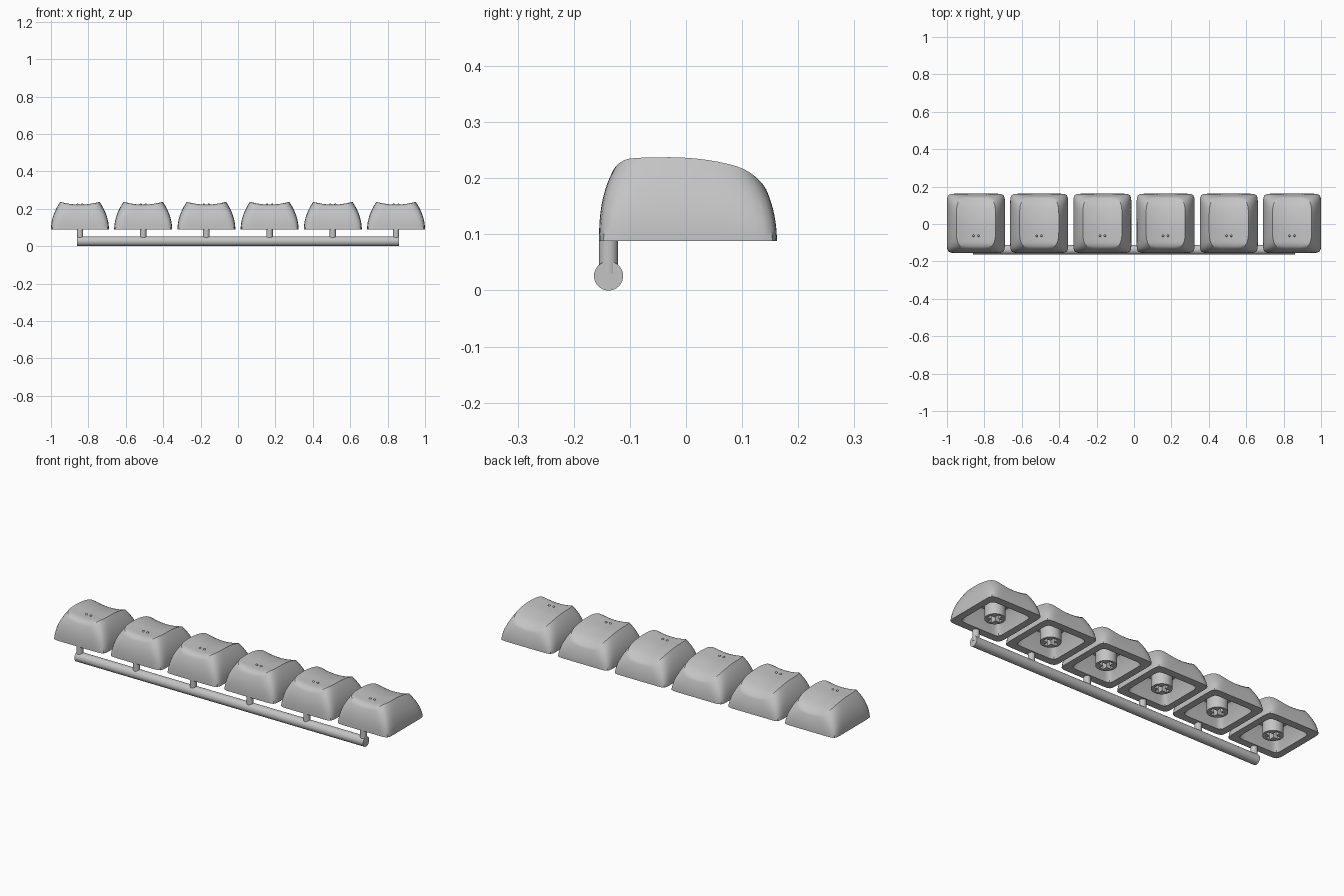
import bpy, bmesh, math

cube = bpy.data.objects.get("Cube")
if cube:
    bpy.data.objects.remove(cube, do_unlink=True)

plastic = bpy.data.materials.new("light_grey_plastic")
plastic.use_nodes = True
GREY = (0.55, 0.55, 0.55, 1)
plastic.diffuse_color = GREY
plastic.node_tree.nodes["Principled BSDF"].inputs["Base Color"].default_value = GREY

BASE_Z = 0.088
COUNT, PITCH = 6, 0.338
SIDE = 16                      # segments per side of a ring
RIM_X, RIM_FRONT, RIM_BACK = 0.105, -0.131, 0.144


def finish(obj, angle=35):
    if not obj.data.materials:
        obj.data.materials.append(plastic)
    bpy.ops.object.select_all(action='DESELECT')
    obj.select_set(True)
    bpy.context.view_layer.objects.active = obj
    bpy.ops.object.shade_smooth_by_angle(angle=math.radians(angle))
    return obj


def cylinder(name, radius, depth, location, rotation=(0, 0, 0), sides=32):
    bpy.ops.mesh.primitive_cylinder_add(vertices=sides, radius=radius, depth=depth,
                                        location=location, rotation=rotation)
    obj = bpy.context.object
    obj.name = name
    return finish(obj)


def dish_z(x, y):
    """Height of the scooped top surface."""
    z = 0.2375 - 1.06 * max(0, y + 0.03) ** 2
    z -= 5 * max(0, y - 0.09) ** 2 + 13 * max(0, -0.1 - y) ** 2
    return z - 0.0155 * (1 - min(1, (x / RIM_X) ** 2))


def rounded_square(power):
    """Unit square outline with softened corners."""
    points = []
    for turn in range(4):
        for i in range(SIDE):
            u, v = 1, -1 + 2 * i / SIDE
            for _ in range(turn):
                u, v = -v, u
            r = (abs(u) ** power + abs(v) ** power) ** (-1 / power)
            points.append((u * r, v * r))
    return points


def ring(half_x, front, back, power):
    mid, half_y = (front + back) / 2, (back - front) / 2
    return [(half_x * u, mid + half_y * v) for u, v in rounded_square(power)]


def keycap_mesh():
    rings = []
    # hollow underside, from ceiling to opening
    for half, z in ((0.04, 0.188), (0.088, 0.184), (0.1, 0.17), (0.118, BASE_Z)):
        rings.append([(x, y, z) for x, y in ring(half, 0.003 - half, 0.003 + half, 12)])
    # curved outer walls up to the rim
    rim = ring(RIM_X, RIM_FRONT, RIM_BACK, 4.5)
    steps = 12
    for k in range(steps + 1):
        t = k / steps
        outline = ring(0.155 + (RIM_X - 0.155) * t ** 2,
                       -0.155 + (RIM_FRONT + 0.155) * t ** 2.5,
                       0.162 + (RIM_BACK - 0.162) * t ** 2,
                       14 - 9.5 * t ** 0.7)
        rings.append([(x, y, BASE_Z + t * (dish_z(rx, ry) - BASE_Z))
                      for (x, y), (rx, ry) in zip(outline, rim)])
    # scooped top
    for f in (0.93, 0.85, 0.75, 0.6, 0.4, 0.2):
        rings.append([(x * f, y * f, dish_z(x * f, y * f)) for x, y in rim])

    bm = bmesh.new()
    loops = [[bm.verts.new(p) for p in r] for r in rings]
    n = 4 * SIDE
    for a, b in zip(loops, loops[1:]):
        for i in range(n):
            j = (i + 1) % n
            bm.faces.new((a[i], a[j], b[j], b[i]))
    for loop, z in ((loops[0], 0.188), (loops[-1], dish_z(0, 0))):
        centre = bm.verts.new((0, 0, z))
        for i in range(n):
            bm.faces.new((loop[i], loop[(i + 1) % n], centre))
    bmesh.ops.recalc_face_normals(bm, faces=bm.faces)
    mesh = bpy.data.meshes.new("keycap")
    bm.to_mesh(mesh)
    bm.free()
    return mesh


def link(name, mesh, location):
    obj = bpy.data.objects.new(name, mesh)
    obj.location = location
    bpy.context.collection.objects.link(obj)
    return obj


# stem with a cross-shaped socket
stem = cylinder("stem", 0.05, 0.105, (0, 0, BASE_Z + 0.0545))
for size in ((0.074, 0.022, 0.13), (0.022, 0.074, 0.13)):
    bpy.ops.mesh.primitive_cube_add(size=1, location=(0, 0, BASE_Z))
    cutter = bpy.context.object
    cutter.scale = size
    cutter.hide_render = True
    cut = stem.modifiers.new("socket", 'BOOLEAN')
    cut.operation = 'DIFFERENCE'
    cut.object = cutter
    bpy.context.view_layer.objects.active = stem
    bpy.ops.object.modifier_apply(modifier=cut.name)
    bpy.data.objects.remove(cutter, do_unlink=True)
finish(stem)
stem_mesh, stem_z = stem.data, stem.location.z
bpy.data.objects.remove(stem, do_unlink=True)

# six caps, each with stem, finger bumps and a sprue post
cap_mesh = keycap_mesh()
SPRUE_Y, SPRUE_R = -0.138, 0.026
for k in range(COUNT):
    cx = (k - (COUNT - 1) / 2) * PITCH
    cap = link(f"keycap_{k + 1}", cap_mesh, (cx, 0, 0))
    if k == 0:
        finish(cap)
    link(f"stem_{k + 1}", stem_mesh, (cx, 0, stem_z))
    for label, dx in (("right", -0.013), ("left", 0.013)):
        bpy.ops.mesh.primitive_uv_sphere_add(segments=12, ring_count=8, radius=0.006,
                                             location=(cx + dx, -0.063, dish_z(dx, -0.063)))
        bump = bpy.context.object
        bump.name = f"finger_bump_{label}_{k + 1}"
        finish(bump)
    cylinder(f"sprue_post_{k + 1}", 0.017, 0.06, (cx, SPRUE_Y, 0.06), sides=24)

# long sprue rod under the front edge
cylinder("sprue_rod", SPRUE_R, 1.72, (0, SPRUE_Y, SPRUE_R), (0, math.pi / 2, 0))
